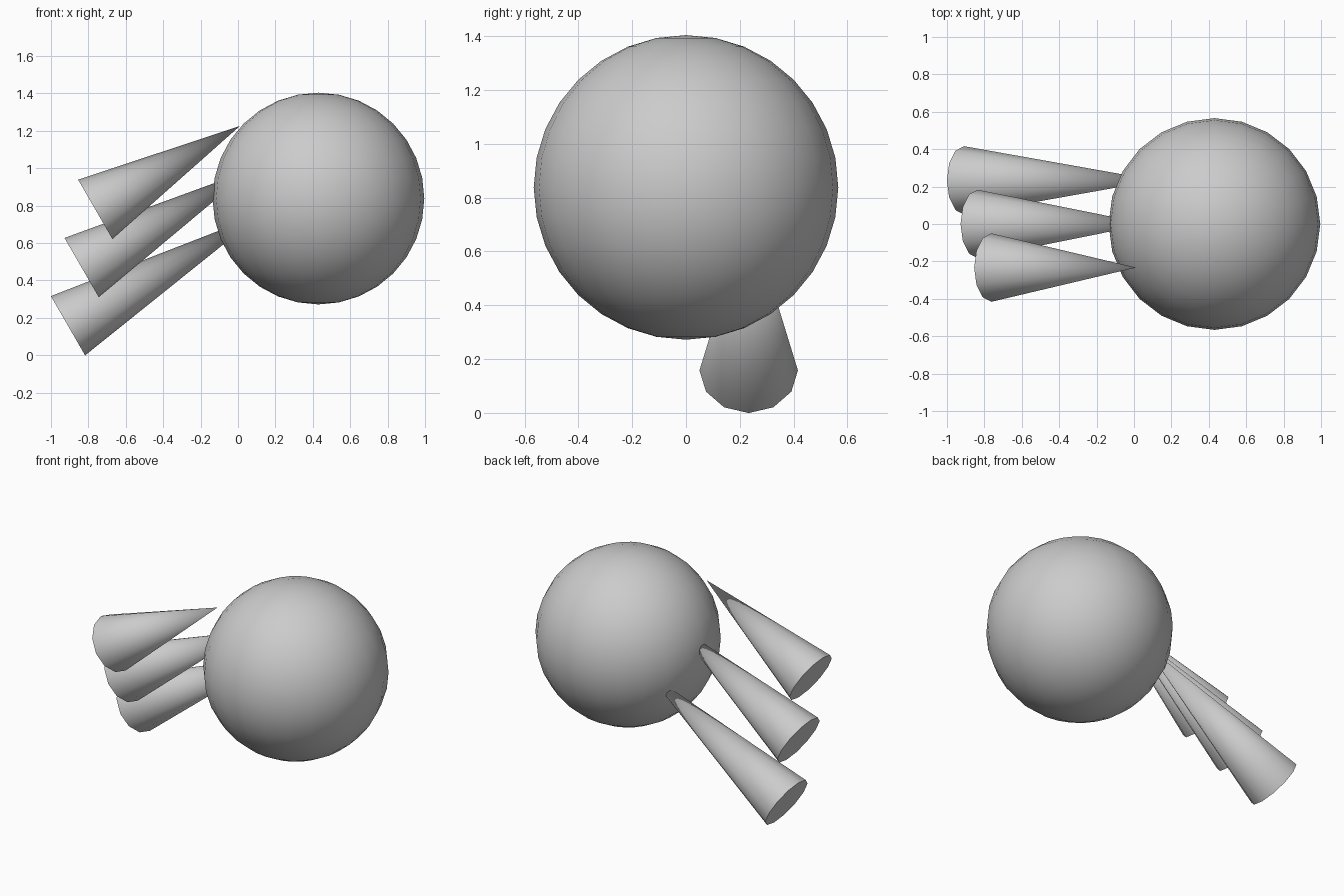
import bpy, math
from mathutils import Vector

if "Cube" in bpy.data.objects:
    bpy.data.objects.remove(bpy.data.objects["Cube"])

TILT = math.radians(30)
AXIS = Vector((math.cos(TILT), 0, math.sin(TILT)))


def smooth(angle):
    bpy.ops.object.shade_smooth_by_angle(angle=math.radians(angle))


# round body
bpy.ops.mesh.primitive_uv_sphere_add(segments=24, ring_count=16, radius=0.566,
                                     location=(0.43, 0, 0.838))
bpy.context.object.name = "ball"
smooth(40)


# tilted spikes, pointed end towards the ball, stepping down and back
def spike(name, base, length):
    bpy.ops.mesh.primitive_cone_add(vertices=12, radius1=0.183, radius2=0, depth=length,
                                    location=Vector(base) + AXIS * length / 2,
                                    rotation=(0, math.pi / 2 - TILT, 0))
    bpy.context.object.name = name
    smooth(40)


for i, (name, length) in enumerate((("front_spike", 0.894),
                                    ("middle_spike", 1.05),
                                    ("back_spike", 1.19))):
    spike(name, (-0.763 - 0.073 * i, -0.233 + 0.233 * i, 0.78 - 0.311 * i), length)
